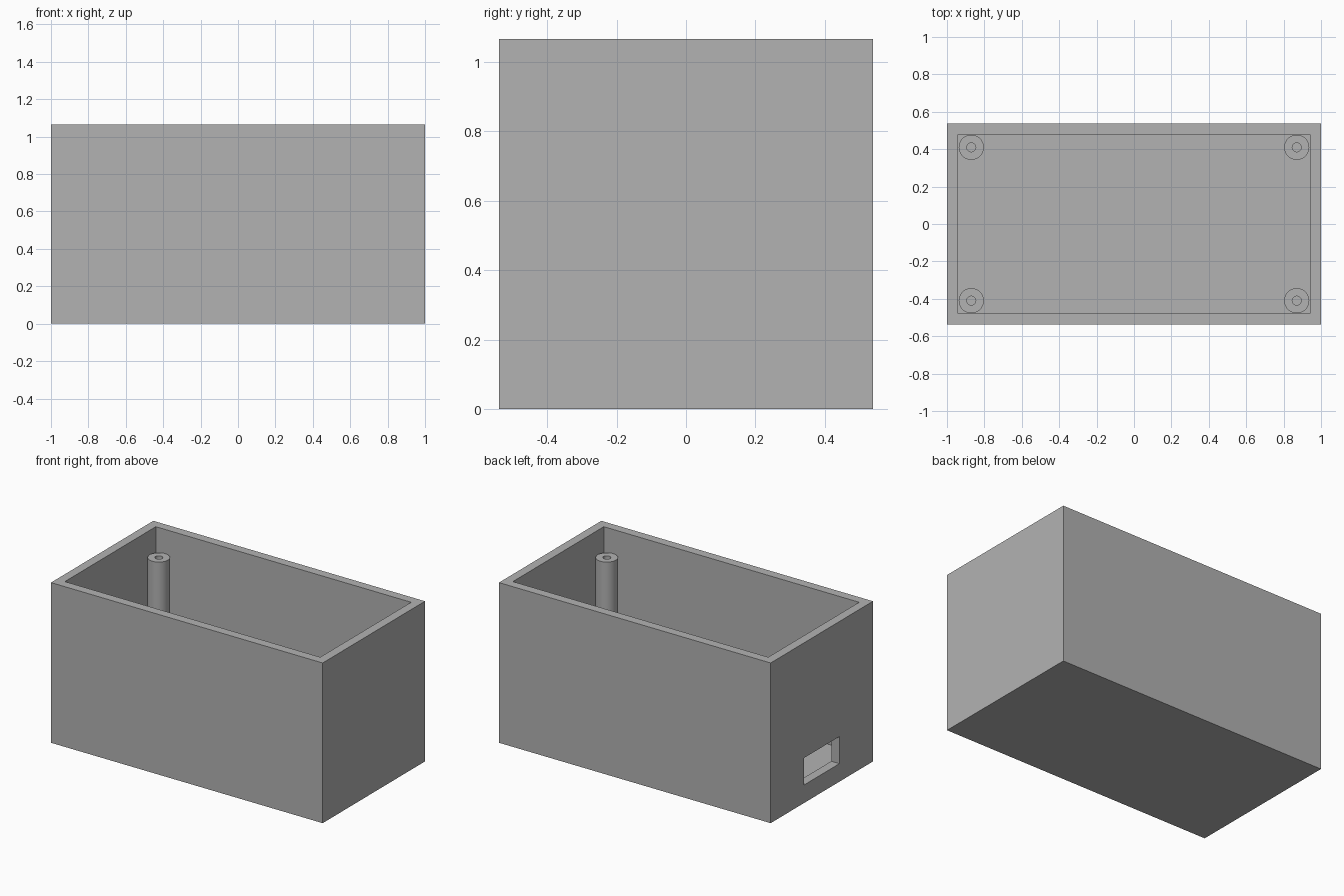
import bpy
import math

if "Cube" in bpy.data.objects:
    bpy.data.objects.remove(bpy.data.objects["Cube"])

# Overall sizes
LENGTH, WIDTH, HEIGHT = 2.0, 1.076, 1.066
WALL = 0.06
POST_X, POST_Y, POST_TOP = 0.87, 0.41, 0.906
POST_R, HOLE_R, SIDES = 0.067, 0.024, 64

grey = bpy.data.materials.new("plain grey")
grey.diffuse_color = (0.448, 0.448, 0.448, 1)
grey.use_nodes = True
grey.node_tree.nodes["Principled BSDF"].inputs["Base Color"].default_value = grey.diffuse_color


def block(name, low, high):
    """Axis-aligned box between two corners."""
    mid = [(a + b) / 2 for a, b in zip(low, high)]
    bpy.ops.mesh.primitive_cube_add(size=1, location=mid)
    ob = bpy.context.object
    ob.name = name
    ob.scale = [b - a for a, b in zip(low, high)]
    bpy.ops.object.transform_apply(location=True, rotation=False, scale=True)
    ob.data.materials.append(grey)
    return ob


def cut(target, cutter):
    """Subtract a hidden cutter from the target."""
    cutter.hide_render = True
    cutter.display_type = 'WIRE'
    mod = target.modifiers.new(cutter.name, 'BOOLEAN')
    mod.operation = 'DIFFERENCE'
    mod.solver = 'EXACT'
    mod.object = cutter


def lathe(name, profile, location):
    """Turn an (r, z) profile round the z axis; it ends on the axis."""
    verts, faces = [], []
    for r, z in profile:
        for i in range(SIDES):
            a = 2 * math.pi * i / SIDES
            verts.append((r * math.cos(a), r * math.sin(a), z))
    for k in range(len(profile) - 1):
        for i in range(SIDES):
            j = (i + 1) % SIDES
            faces.append((k * SIDES + i, k * SIDES + j,
                          (k + 1) * SIDES + j, (k + 1) * SIDES + i))
    # Disc that closes the bottom of the screw hole
    faces.append([(len(profile) - 1) * SIDES + i for i in range(SIDES)])
    mesh = bpy.data.meshes.new(name)
    mesh.from_pydata(verts, [], faces)
    mesh.materials.append(grey)
    ob = bpy.data.objects.new(name, mesh)
    ob.location = location
    bpy.context.collection.objects.link(ob)
    bpy.ops.object.select_all(action='DESELECT')
    ob.select_set(True)
    bpy.context.view_layer.objects.active = ob
    bpy.ops.object.shade_smooth_by_angle(angle=math.radians(30))
    return ob


# Open-topped case
hx, hy = LENGTH / 2, WIDTH / 2
case = block("case", (-hx, -hy, 0), (hx, hy, HEIGHT))
cut(case, block("cavity_cutter", (-hx + WALL, -hy + WALL, WALL),
                (hx - WALL, hy - WALL, HEIGHT + 0.2)))

# Cable opening through the left wall
cut(case, block("opening_cutter", (-hx - 0.1, -0.185, 0.12),
                (-hx + WALL + 0.03, 0.185, 0.30)))

# Four screw posts standing on the floor
post_profile = [(POST_R, WALL), (POST_R, POST_TOP),
                (HOLE_R, POST_TOP), (HOLE_R, WALL + 0.002)]
for sx, side in ((-1, "left"), (1, "right")):
    for sy, end in ((-1, "front"), (1, "back")):
        lathe(f"screw_post_{end}_{side}", post_profile,
              (sx * POST_X, sy * POST_Y, 0))
